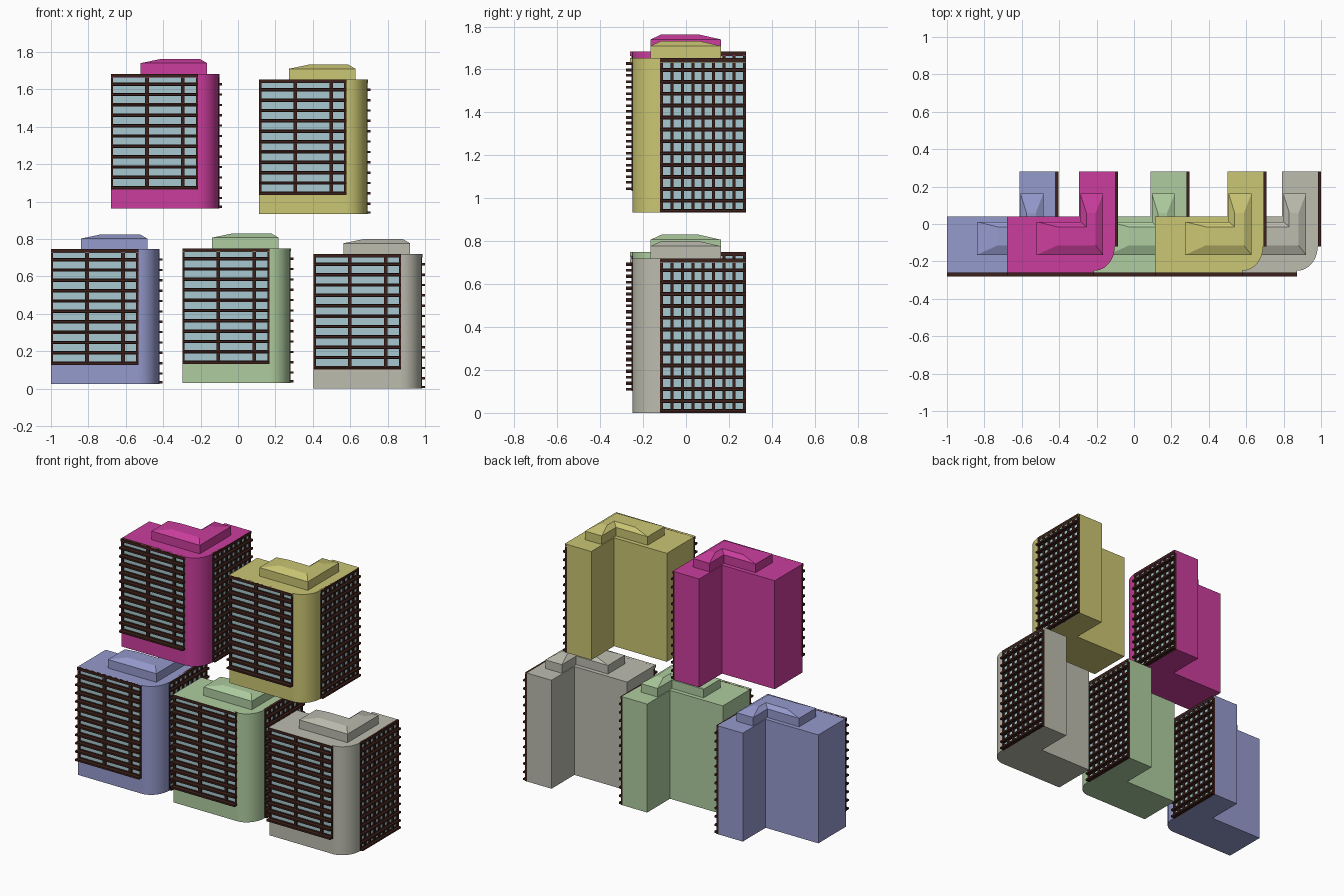
import bpy, bmesh, math
from mathutils import Matrix, Vector

if "Cube" in bpy.data.objects:
    bpy.data.objects.remove(bpy.data.objects["Cube"])

H, ROWS = 0.72, 13
PITCH = H / ROWS
BASE = 2 * PITCH
FX, RX, SY, BY = 0.467, 0.577, -0.12, 0.28   # front facade end, right wall, side facade start, back
FY = -0.25                                    # front wall
IN = 0.010                                    # glass recess


def material(name, rgb):
    m = bpy.data.materials.new(name)
    m.diffuse_color = [c ** 2.2 for c in rgb] + [1]
    m.use_nodes = True
    m.node_tree.nodes["Principled BSDF"].inputs["Base Color"].default_value = m.diffuse_color
    return m


def finish(bm, name, mat, loc):
    bmesh.ops.recalc_face_normals(bm, faces=bm.faces)
    me = bpy.data.meshes.new(name)
    bm.to_mesh(me)
    bm.free()
    me.materials.append(mat)
    ob = bpy.data.objects.new(name, me)
    ob.location = loc
    bpy.context.collection.objects.link(ob)
    return ob


def box(bm, x0, x1, y0, y1, z0, z1):
    s = Matrix.Diagonal((x1 - x0, y1 - y0, z1 - z0, 1))
    t = Matrix.Translation(((x0 + x1) / 2, (y0 + y1) / 2, (z0 + z1) / 2))
    bmesh.ops.create_cube(bm, size=1, matrix=t @ s)


def stack(bm, layers):
    """Loft closed outlines [(points, z), ...] into a capped solid."""
    rings = [[bm.verts.new((x, y, z)) for x, y in pts] for pts, z in layers]
    for a, b in zip(rings, rings[1:]):
        for i in range(len(a)):
            j = (i + 1) % len(a)
            bm.faces.new((a[i], a[j], b[j], b[i]))
    bm.faces.new(rings[0][::-1])
    bm.faces.new(rings[-1])


def corner(n=12):
    """Rounded front right corner, elliptical quarter."""
    out = []
    for i in range(n + 1):
        a = math.pi / 2 * i / n
        out.append((FX + (RX - FX) * math.sin(a), SY + (FY - SY) * math.cos(a)))
    return out


BACK = [(0.387, BY), (0.387, 0.04), (0, 0.04)]
HAT = [(0.16, -0.165), (0.515, -0.165), (0.515, 0.162), (0.393, 0.162), (0.393, 0.012), (0.16, 0.012)]
HAT_TOP = [(0.27, -0.115), (0.475, -0.115), (0.475, 0.06), (0.425, 0.06), (0.425, -0.015), (0.27, -0.015)]

glass = material("glass", (0.65, 0.78, 0.81))
dark = material("dark_frame", (0.25, 0.15, 0.13))


def tower(label, x, z, rgb):
    mat, loc = material(label, rgb), Vector((x, 0, z))

    # L-shaped body with recessed facades, plinth below the front windows
    bm = bmesh.new()
    stack(bm, [([(0, FY + IN), (FX, FY + IN)] + corner() +
                [(RX - IN, SY), (RX - IN, BY)] + BACK, h) for h in (0, H - 0.02)])
    box(bm, 0, FX, FY, FY + IN, 0, BASE)
    body = finish(bm, label + "_body", mat, loc)

    # roof slab with slight overhang over the facade
    bm = bmesh.new()
    stack(bm, [([(0, FY - 0.01), (FX, FY - 0.01)] + corner() +
                [(RX + 0.003, SY), (RX + 0.003, BY)] + BACK, h) for h in (H - 0.02, H)])
    roof = finish(bm, label + "_roof", mat, loc)

    # rooftop penthouse with sloped top
    bm = bmesh.new()
    stack(bm, [(HAT, H), (HAT, H + 0.057), (HAT_TOP, H + 0.08)])
    finish(bm, label + "_penthouse", mat, loc)
    for ob in (body, roof):
        for p in ob.data.polygons:
            p.use_smooth = SY > p.center.y > FY and p.center.x > FX and abs(p.normal.z) < 0.1
        ob.data.set_sharp_from_angle(angle=math.radians(30))

    # window panes
    bm = bmesh.new()
    box(bm, 0.003, FX, FY + 0.006, FY + IN, BASE, H - 0.02)
    box(bm, RX - IN, RX - 0.006, SY, BY - 0.003, 0, H - 0.02)
    finish(bm, label + "_windows", glass, loc)

    # facade grid: wide bars with thin projecting fins, plus mullions
    bm = bmesh.new()
    for k in range(ROWS + 1):
        c = min(max(k * PITCH, 0.009), H - 0.009)
        front = FY - 0.004 if k < ROWS else FY - 0.0115
        side = RX + 0.002 if k < ROWS else RX + 0.0045
        if k >= 2:
            box(bm, 0, FX, front, FY + IN, c - 0.009, c + 0.009)
        box(bm, RX - IN, side, SY, BY, c - 0.009, c + 0.009)
        if k < ROWS:
            if k >= 2:
                box(bm, 0, FX, -0.28, FY, c - 0.006, c + 0.006)
            box(bm, RX, 0.595, SY, BY, c - 0.006, c + 0.006)
    for m, w in ((0.006, 0.012), (0.193, 0.02), (0.385, 0.02), (FX - 0.006, 0.012)):
        box(bm, m - w / 2, m + w / 2, FY - 0.004, FY + IN, BASE, H - 0.001)
    for i in range(9):
        c = SY + 0.007 + (BY - SY - 0.014) * i / 8
        box(bm, RX - IN, RX + 0.003, c - 0.007, c + 0.007, 0, H - 0.001)
    finish(bm, label + "_facade_grid", dark, loc)


for args in (("blue_tower", -1.0, 0.025, (0.58, 0.60, 0.80)),
             ("green_tower", -0.298, 0.03, (0.68, 0.80, 0.62)),
             ("grey_tower", 0.405, 0.0, (0.73, 0.73, 0.68)),
             ("magenta_tower", -0.68, 0.963, (0.79, 0.25, 0.61)),
             ("yellow_tower", 0.113, 0.933, (0.79, 0.77, 0.45))):
    tower(*args)
